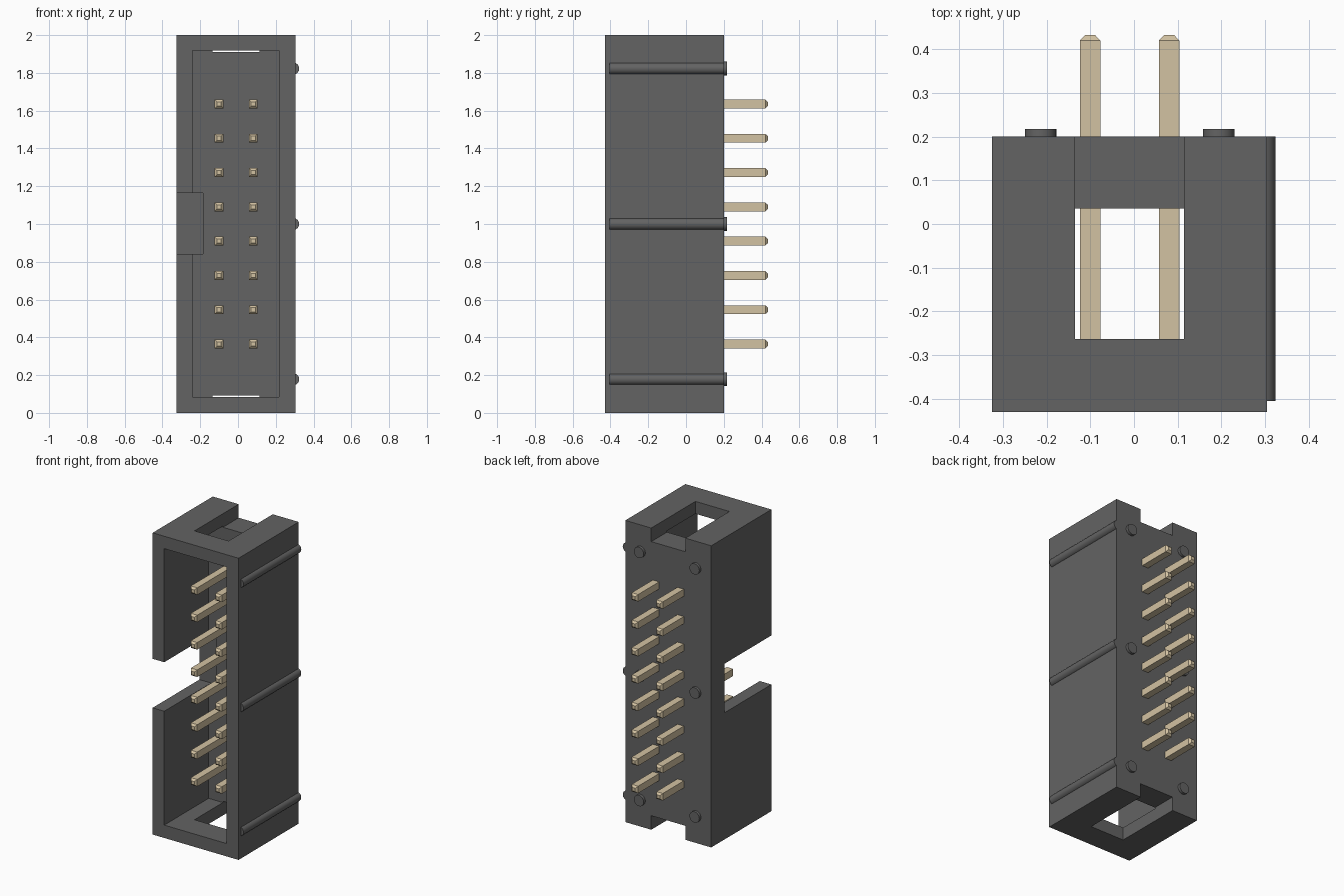
import bpy, bmesh, math
from mathutils import Matrix

if "Cube" in bpy.data.objects:
    bpy.data.objects.remove(bpy.data.objects["Cube"])


def material(name, rgb):
    m = bpy.data.materials.new(name)
    m.diffuse_color = (*rgb, 1)
    m.use_nodes = True
    m.node_tree.nodes["Principled BSDF"].inputs["Base Color"].default_value = m.diffuse_color
    return m


PLASTIC = material("dark_plastic", (0.125, 0.125, 0.125))
METAL = material("pale_gold", (0.65, 0.54, 0.36))
CX = -0.01  # symmetry plane of the housing


def add_object(name, bm, mat):
    bmesh.ops.recalc_face_normals(bm, faces=bm.faces)
    mesh = bpy.data.meshes.new(name)
    bm.to_mesh(mesh)
    bm.free()
    mesh.materials.append(mat)
    ob = bpy.data.objects.new(name, mesh)
    bpy.context.collection.objects.link(ob)
    return ob


def box(name, x, y, z, mat=PLASTIC):
    bm = bmesh.new()
    size = Matrix.Diagonal((x[1] - x[0], y[1] - y[0], z[1] - z[0], 1))
    mid = Matrix.Translation((sum(x) / 2, sum(y) / 2, sum(z) / 2))
    bmesh.ops.create_cube(bm, size=1, matrix=mid @ size)
    return add_object(name, bm, mat)


def y_cylinder(name, x, z, radius, y0, y1):
    bm = bmesh.new()
    m = Matrix.Translation((x, (y0 + y1) / 2, z)) @ Matrix.Rotation(math.pi / 2, 4, 'X')
    bmesh.ops.create_cone(bm, cap_ends=True, segments=32, radius1=radius,
                          radius2=radius, depth=y1 - y0, matrix=m)
    ob = add_object(name, bm, PLASTIC)
    bpy.ops.object.select_all(action='DESELECT')
    ob.select_set(True)
    bpy.context.view_layer.objects.active = ob
    bpy.ops.object.shade_smooth_by_angle(angle=math.radians(35))


def pin(name, x, z):
    # square bar with chamfered tips, lofted along y
    bm = bmesh.new()
    rings = []
    for y, h in ((-0.33, 0.011), (-0.317, 0.0235), (0.42, 0.0235), (0.433, 0.011)):
        rings.append([bm.verts.new((x + a * h, y, z + b * h))
                      for a, b in ((-1, -1), (1, -1), (1, 1), (-1, 1))])
    for r0, r1 in zip(rings, rings[1:]):
        for i in range(4):
            j = (i + 1) % 4
            bm.faces.new((r0[i], r0[j], r1[j], r1[i]))
    bm.faces.new(rings[0])
    bm.faces.new(rings[-1])
    add_object(name, bm, METAL)


# Housing shell with cavity, key slot and end windows cut out
housing = box("housing", (-0.325, 0.305), (-0.43, 0.2), (0, 2))
cutters = [
    box("cavity_cutter", (-0.24, 0.217), (-0.6, 0.035), (0.085, 1.918)),
    box("key_slot_cutter", (-0.5, -0.185), (-0.6, 0.06), (0.84, 1.165)),
    box("lower_window_cutter", (-0.135, 0.115), (-0.263, 0.4), (-0.2, 0.093)),
    box("upper_window_cutter", (-0.135, 0.115), (-0.263, 0.4), (1.91, 2.2)),
]
bpy.context.view_layer.objects.active = housing
for c in cutters:
    c.hide_render = True
    mod = housing.modifiers.new(c.name, 'BOOLEAN')
    mod.operation = 'DIFFERENCE'
    mod.solver = 'EXACT'
    mod.object = c
    bpy.ops.object.modifier_apply(modifier=mod.name)
for c in cutters:
    bpy.data.objects.remove(c)

# Side ribs and round standoffs on the back
for i, z in enumerate((0.178, 1.0, 1.823)):
    y_cylinder(f"side_rib_{i}", 0.293, z, 0.031, -0.405, 0.2)
    for side in (-1, 1):
        y_cylinder(f"standoff_{i}_{'left' if side < 0 else 'right'}",
                   CX + side * 0.204, z, 0.036, 0.15, 0.218)

# Two columns of eight contact pins
for row in range(8):
    for side in (-1, 1):
        pin(f"pin_{row}_{'left' if side < 0 else 'right'}",
            CX + side * 0.0905, 1.0 + (row - 3.5) * 0.1815)
